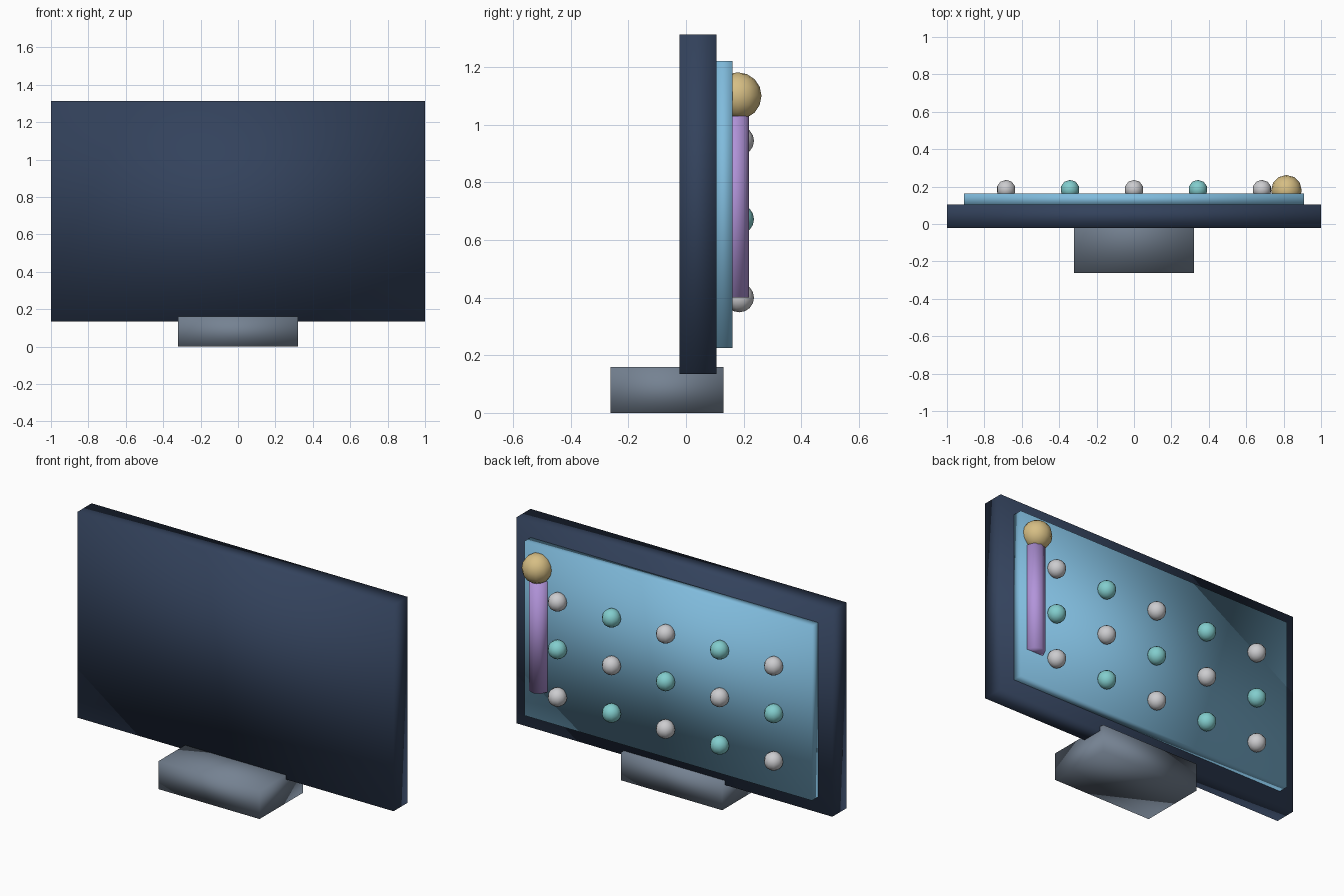
import bpy

cube = bpy.data.objects.get("Cube")
if cube:
    bpy.data.objects.remove(cube, do_unlink=True)


def srgb(c):
    c /= 255
    return c / 12.92 if c < 0.04045 else ((c + 0.055) / 1.055) ** 2.4


def material(name, r, g, b):
    color = (srgb(r), srgb(g), srgb(b), 1)
    mat = bpy.data.materials.new(name)
    mat.use_nodes = True
    mat.diffuse_color = color
    mat.node_tree.nodes["Principled BSDF"].inputs["Base Color"].default_value = color
    return mat


navy = material("navy", 51, 66, 92)
slate = material("slate_grey", 117, 130, 146)
blue = material("sky_blue", 128, 187, 220)
violet = material("violet", 178, 148, 218)
gold = material("gold", 214, 190, 132)
teal = material("teal", 130, 205, 205)
silver = material("silver", 204, 204, 207)


def finish(name, mat):
    obj = bpy.context.object
    obj.name = name
    obj.data.materials.append(mat)
    bpy.ops.object.shade_smooth()
    return obj


def box(name, mat, x, y, z):
    """Box spanning the (low, high) range on each axis."""
    spans = (x, y, z)
    bpy.ops.mesh.primitive_cube_add(size=1, location=[(a + b) / 2 for a, b in spans])
    bpy.context.object.scale = [b - a for a, b in spans]
    bpy.ops.object.transform_apply(location=False, rotation=False, scale=True)
    return finish(name, mat)


def ball(name, mat, radius, location, segments):
    bpy.ops.mesh.primitive_uv_sphere_add(segments=segments, ring_count=8,
                                         radius=radius, location=location)
    return finish(name, mat)


# Stand, upright panel and raised back board
box("stand", slate, (-0.32, 0.32), (-0.262, 0.13), (0, 0.16))
box("panel", navy, (-1, 1), (-0.022, 0.105), (0.135, 1.313))
box("back_board", blue, (-0.91, 0.91), (0.1, 0.162), (0.225, 1.222))

# Grid of studs in alternating colours
for row in range(3):
    for col in range(5):
        mat = teal if (row + col) % 2 else silver
        ball(f"stud_{row + 1}_{col + 1}", mat, 0.051,
             ((col - 2) * 0.342, 0.185, 0.4 + row * 0.272), 10)

# Lever with a round knob
bpy.ops.mesh.primitive_cylinder_add(vertices=8, radius=0.053, depth=0.63,
                                    location=(0.815, 0.166, 0.715))
finish("lever", violet)
ball("lever_knob", gold, 0.082, (0.815, 0.18, 1.1), 12)
